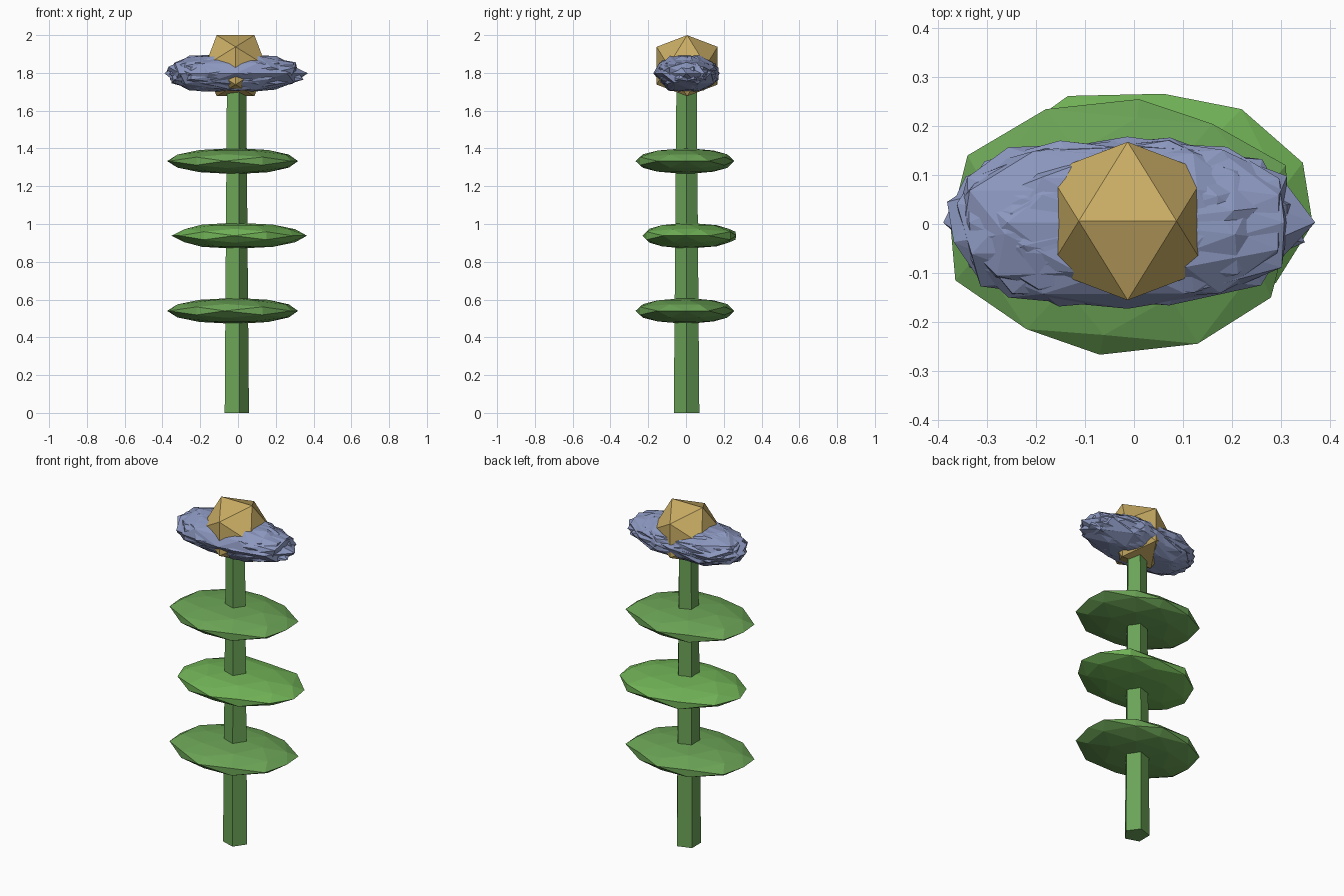
import bpy, bmesh, math, random
from mathutils import Vector, Matrix

if "Cube" in bpy.data.objects:
    bpy.data.objects.remove(bpy.data.objects["Cube"])

random.seed(4)
PHI = (1 + 5 ** 0.5) / 2
CX, CY = -0.013, 0.003


def material(name, rgb):
    m = bpy.data.materials.new(name)
    m.diffuse_color = (*rgb, 1)
    m.use_nodes = True
    m.node_tree.nodes["Principled BSDF"].inputs["Base Color"].default_value = m.diffuse_color
    return m


STEM = material("stem_green", (0.147, 0.37, 0.097))
LEAF = material("leaf_green", (0.147, 0.37, 0.092))
BRIGHT = material("bright_leaf_green", (0.165, 0.45, 0.095))
PETAL = material("petal_blue", (0.26, 0.31, 0.52))
GOLD = material("centre_gold", (0.59, 0.42, 0.13))


def finish(bm, name, mat):
    bmesh.ops.recalc_face_normals(bm, faces=bm.faces)
    me = bpy.data.meshes.new(name)
    bm.to_mesh(me)
    bm.free()
    me.materials.append(mat)
    ob = bpy.data.objects.new(name, me)
    bpy.context.collection.objects.link(ob)
    return ob


def add_ico(bm, divided):
    """Unit icosahedron with an edge on top, optionally split once."""
    pts = []
    for a in (-1, 1):
        for b in (-PHI, PHI):
            pts += [Vector((a, 0, b)), Vector((0, b, a)), Vector((b, a, 0))]
    if divided:
        pts += [(p + q) / 2 for i, p in enumerate(pts) for q in pts[:i]
                if (p - q).length < 2.1]
    verts = [bm.verts.new(p.normalized()) for p in pts]
    bmesh.ops.convex_hull(bm, input=verts)
    return verts


# Stem: tapered five-sided post with a corner towards +x
bm = bmesh.new()
bmesh.ops.create_cone(bm, cap_ends=True, segments=5, radius1=0.071, radius2=0.056,
                      depth=1.8, matrix=Matrix.Translation((CX, CY, 0.9))
                      @ Matrix.Rotation(-math.pi / 2, 4, 'Z'))
finish(bm, "stem", STEM)

# Leaves: flattened spheres whose rims follow uneven outlines
ANGLES = [0, 31.7, 58.3, 90, 121.7, 148.3, 180, 211.7, 238.3, 270, 301.7, 328.3, 360]
RIM_A = [(0.318, 0), (0.31, 0.12), (0.16, 0.205), (0.01, 0.255), (-0.18, 0.235),
         (-0.34, 0.14), (-0.375, 0), (-0.365, -0.115), (-0.22, -0.215),
         (-0.07, -0.267), (0.13, -0.245), (0.28, -0.15)]
RIM_B = [(0.365, 0), (0.345, 0.125), (0.22, 0.235), (0.06, 0.266), (-0.135, 0.262),
         (-0.29, 0.15), (-0.352, 0), (-0.31, -0.12), (-0.18, -0.2),
         (-0.02, -0.23), (0.15, -0.21), (0.29, -0.12)]


def leaf(name, rim, z, mat):
    c = Vector((CX, CY))
    # rim corners lying off the equator are pushed out to reach the outline
    offs = [(Vector(p) - c) * (1.05 if i in (2, 4, 8, 10) else 1)
            for i, p in enumerate(rim)]
    offs.append(offs[0])
    bm = bmesh.new()
    for v in add_ico(bm, True):
        rho = math.hypot(v.co.x, v.co.y)
        a = math.degrees(math.atan2(v.co.y, v.co.x)) % 360
        i = max(k for k in range(12) if ANGLES[k] <= a)
        t = (a - ANGLES[i]) / (ANGLES[i + 1] - ANGLES[i])
        p = c + offs[i].lerp(offs[i + 1], t) * rho
        v.co = (p.x, p.y, z + v.co.z * 0.069)
    finish(bm, name, mat)


leaf("lower_leaf", RIM_A, 0.54, LEAF)
leaf("middle_leaf", RIM_B, 0.938, BRIGHT)
leaf("upper_leaf", RIM_A, 1.333, LEAF)

# Petals: overlapping spiky shells turned about z, then stretched along x
bm = bmesh.new()
for k in range(8):
    turn = Matrix.Rotation(math.radians(45 * k), 3, 'Z')
    for v in add_ico(bm, True):
        p = turn @ v.co
        p.xy *= random.uniform(0.88, 1.12)
        if p.x < 0:
            p.x = -abs(p.x) ** 0.65      # blunter left end
        z = max(-0.1, min(0.1, 0.103 * p.z * random.uniform(0.95, 1.1)))
        v.co = (CX + 0.35 * p.x, CY + 0.165 * p.y, 1.798 + z)
finish(bm, "petals", PETAL)

# Flower centre: plain icosahedron
bm = bmesh.new()
for v in add_ico(bm, False):
    v.co = Vector((CX, CY + 0.003, 1.838)) + v.co * 0.19
finish(bm, "flower_centre", GOLD)
